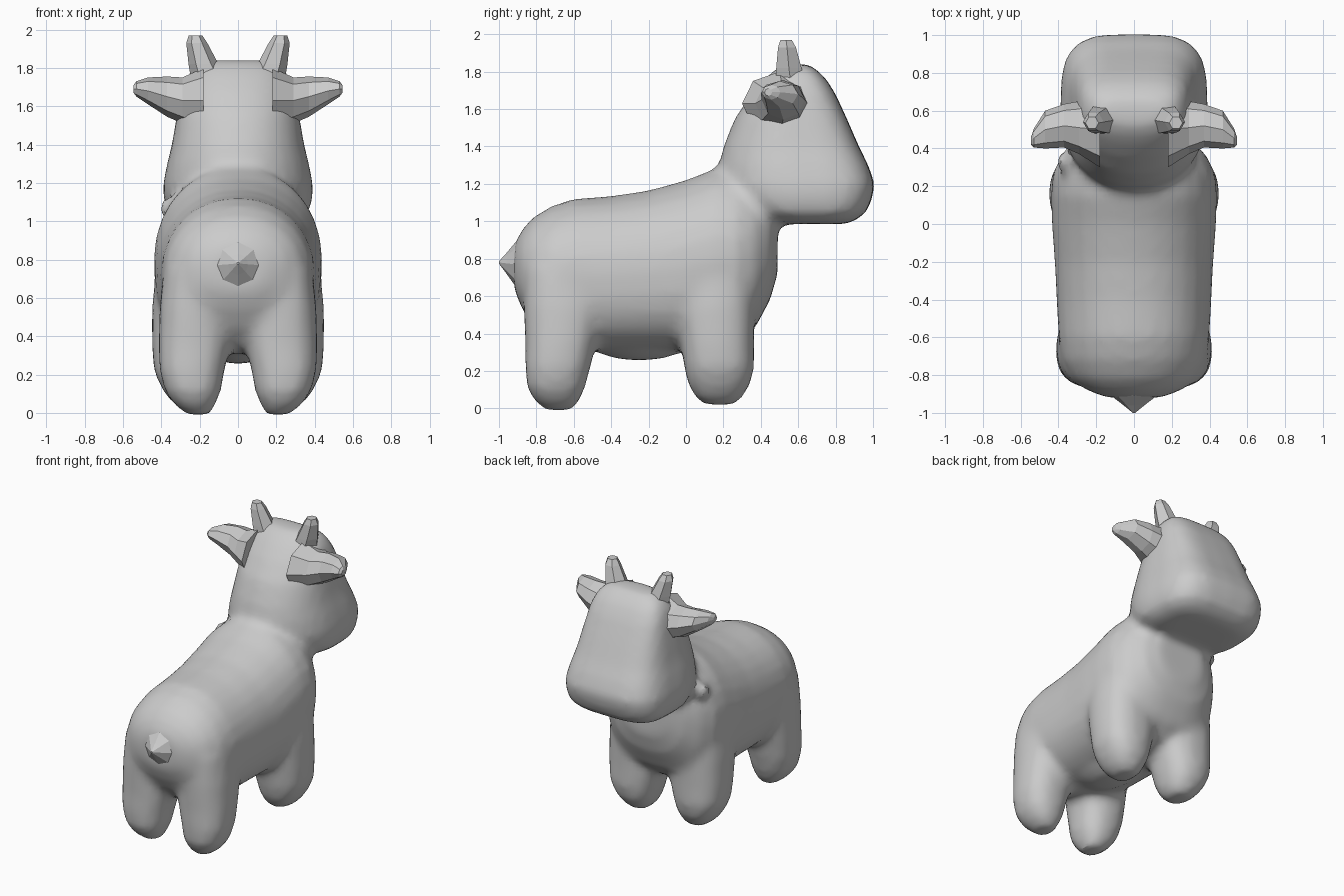
import bpy, bmesh, math
from mathutils import Vector, Matrix

if "Cube" in bpy.data.objects:
    bpy.data.objects.remove(bpy.data.objects["Cube"])


def sgn_pow(v, p):
    return math.copysign(abs(v) ** p, v)


def outline(n, ru, rv, exp_pos=2.0, exp_neg=2.0):
    """Superellipse points; separate roundness for the +v and -v halves."""
    pts = []
    for i in range(n):
        a = 2 * math.pi * i / n
        e = 2 / (exp_pos if math.sin(a) >= 0 else exp_neg)
        pts.append((ru * sgn_pow(math.cos(a), e), rv * sgn_pow(math.sin(a), e)))
    return pts


def loft(bm, rings):
    """Skin a list of equally sized point rings and close both ends."""
    loops = [[bm.verts.new(p) for p in r] for r in rings]
    n = len(loops[0])
    for a, b in zip(loops, loops[1:]):
        for i in range(n):
            j = (i + 1) % n
            bm.faces.new((a[i], a[j], b[j], b[i]))
    bm.faces.new(loops[0][::-1])
    bm.faces.new(loops[-1])


def finish(bm, name):
    bmesh.ops.recalc_face_normals(bm, faces=bm.faces)
    me = bpy.data.meshes.new(name)
    bm.to_mesh(me)
    bm.free()
    ob = bpy.data.objects.new(name, me)
    bpy.context.collection.objects.link(ob)
    return ob


skin = bmesh.new()

# Trunk: slices along y (y, half width, bottom z, top z)
trunk = [(-0.92, .14, .64, .87), (-0.88, .25, .54, .95), (-0.82, .33, .44, 1.02),
         (-0.72, .385, .34, 1.08), (-0.6, .40, .31, 1.12), (-0.4, .41, .30, 1.135),
         (-0.2, .42, .30, 1.165), (0, .435, .30, 1.22), (.15, .44, .30, 1.28),
         (.27, .43, .34, 1.28), (.37, .38, .43, 1.25), (.45, .29, .58, 1.2),
         (.49, .18, .72, 1.12)]
loft(skin, [[(u, y, (b + t) / 2 + v) for u, v in outline(28, w, (t - b) / 2, 2.1, 2.5)]
            for y, w, b, t in trunk])

# Head and neck: slices along z (z, back y, front y, half width)
head = [(.985, .50, .84, .22), (1.0, .38, .90, .31), (1.05, .26, .965, .37),
        (1.12, .20, .995, .39), (1.2, .17, 1.01, .39), (1.3, .175, .975, .37),
        (1.4, .20, .925, .345), (1.55, .26, .86, .32), (1.68, .35, .80, .295),
        (1.76, .42, .75, .265), (1.81, .475, .70, .225), (1.84, .53, .65, .16)]
loft(skin, [[(u, (a + b) / 2 + v, z) for u, v in outline(28, w, (b - a) / 2, 3.6, 2.1)]
            for z, a, b, w in head])

# Legs: slices along z (z, inner x, outer x, back y, front y)
front_leg = [(.02, .17, .29, .10, .26), (.06, .13, .35, .05, .30), (.13, .10, .40, .01, .345),
             (.22, .075, .44, -.01, .365), (.35, .04, .45, -.03, .365),
             (.55, .03, .45, -.06, .37), (.75, .03, .43, -.06, .38)]
hind_leg = [(-.01, .15, .26, -.75, -.61), (.04, .12, .33, -.81, -.57), (.11, .09, .38, -.85, -.54),
            (.22, .07, .41, -.86, -.51), (.35, .04, .415, -.86, -.48),
            (.55, .03, .41, -.87, -.43), (.75, .03, .39, -.87, -.40)]
for side in (-1, 1):
    for leg in (front_leg, hind_leg):
        loft(skin, [[(side * ((i + o) / 2 + u), (a + b) / 2 + v, z)
                     for u, v in outline(20, (o - i) / 2, (b - a) / 2, 2.4, 2.4)]
                    for z, i, o, a, b in leg])

# Udder under the belly, and the small skin fold at the left of the neck
for c, s in (((0, -.25, .38), (.2, .3, .125)), ((-.36, .33, 1.07), (.055, .06, .05))):
    m = Matrix.Translation(c) @ Matrix.Diagonal((*s, 1))
    bmesh.ops.create_icosphere(skin, subdivisions=3, radius=1, matrix=m)

body = finish(skin, "body_with_head_and_legs")
rm = body.modifiers.new("fuse", 'REMESH')
rm.mode = 'VOXEL'
rm.voxel_size = 0.03
sm = body.modifiers.new("soften", 'SMOOTH')
sm.factor = 0.5
sm.iterations = 5

# Bake the fused skin, then soften the shading between gentle facets
me = bpy.data.meshes.new_from_object(body.evaluated_get(bpy.context.evaluated_depsgraph_get()))
body.modifiers.clear()
body.data = me
bpy.context.view_layer.objects.active = body
body.select_set(True)
bpy.ops.object.shade_smooth_by_angle(angle=math.radians(30))

# Ears: faceted, slices along x (x, centre y, centre z, radius y, radius z)
ear = [(.18, .50, 1.63, .20, .17), (.29, .51, 1.63, .14, .12), (.37, .52, 1.65, .115, .105),
       (.47, .50, 1.68, .10, .07), (.53, .455, 1.69, .05, .04), (.545, .44, 1.69, .02, .02)]
# Horns: six-sided, slices along z (centre x, y, z, radius)
horn = [(.15, .56, 1.74, .095), (.18, .55, 1.82, .078), (.215, .54, 1.93, .055),
        (.222, .535, 1.97, .035)]
for side, label in ((-1, "left"), (1, "right")):
    bm = bmesh.new()
    loft(bm, [[(side * x, cy + u, cz + v) for u, v in outline(8, ry, rz)]
              for x, cy, cz, ry, rz in ear])
    finish(bm, "ear_" + label)
    bm = bmesh.new()
    loft(bm, [[(side * (cx + u), cy + v, z) for u, v in outline(6, r, r)]
              for cx, cy, z, r in horn])
    finish(bm, "horn_" + label)

# Tail: short pointed stub (y, centre z, radius)
bm = bmesh.new()
loft(bm, [[(u, y, z + v) for u, v in outline(8, r, r)]
          for y, z, r in [(-.84, .76, .19), (-.91, .77, .12), (-.96, .775, .055), (-1.0, .78, .006)]])
finish(bm, "tail")
